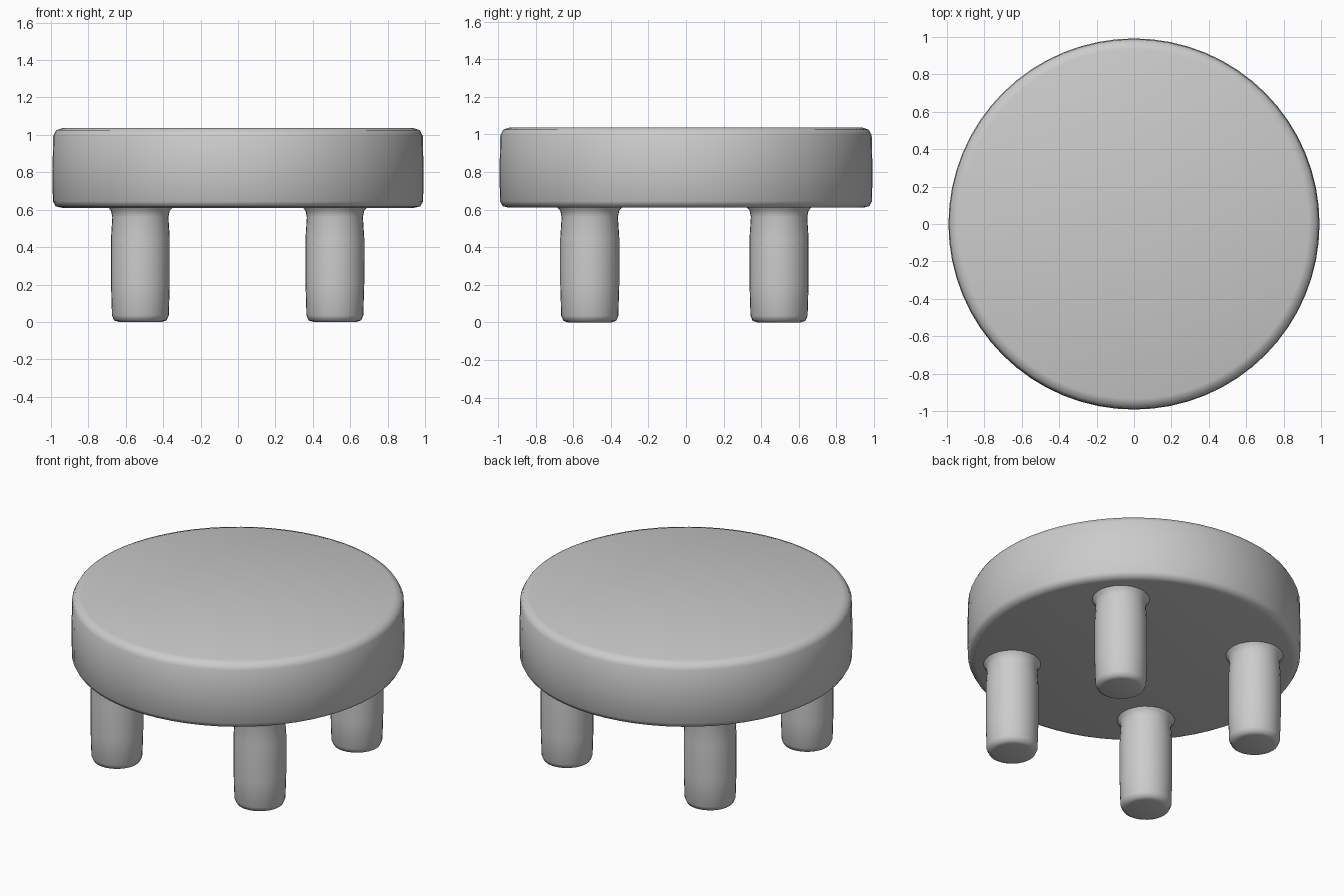
import bpy, bmesh, math

cube = bpy.data.objects.get("Cube")
if cube:
    bpy.data.objects.remove(cube, do_unlink=True)

grey = bpy.data.materials.new("plain grey")
grey.use_nodes = True
colour = (0.6, 0.6, 0.6, 1)
grey.diffuse_color = colour
grey.node_tree.nodes["Principled BSDF"].inputs["Base Color"].default_value = colour


def lathe(name, profile, sides, location):
    """Closed solid turned from (radius, height) points, bottom to top."""
    bm = bmesh.new()
    rings = []
    for radius, z in profile:
        angles = [2 * math.pi * i / sides for i in range(sides)]
        rings.append([bm.verts.new((radius * math.cos(a), radius * math.sin(a), z))
                      for a in angles])
    for low, high in zip(rings, rings[1:]):
        for i in range(sides):
            j = (i + 1) % sides
            bm.faces.new((low[i], low[j], high[j], high[i]))
    bm.faces.new(rings[0][::-1])
    bm.faces.new(rings[-1])
    mesh = bpy.data.meshes.new(name)
    bm.to_mesh(mesh)
    bm.free()
    mesh.materials.append(grey)
    obj = bpy.data.objects.new(name, mesh)
    obj.location = location
    bpy.context.collection.objects.link(obj)
    bpy.ops.object.select_all(action="DESELECT")
    obj.select_set(True)
    bpy.context.view_layer.objects.active = obj
    bpy.ops.object.shade_smooth_by_angle(angle=math.radians(50))
    return obj


# Thick round seat with softened rims
seat_profile = [(0.94, 0.61), (0.975, 0.618), (0.99, 0.645), (0.992, 0.82),
                (0.988, 0.995), (0.972, 1.025), (0.935, 1.038)]
lathe("seat", seat_profile, 64, (0, 0, 0))

# Four stubby legs, rounded at the foot and flared slightly into the seat
leg_profile = [(0.115, 0), (0.14, 0.008), (0.152, 0.035), (0.157, 0.2),
               (0.157, 0.45), (0.15, 0.56), (0.157, 0.595), (0.18, 0.62)]
for side, x in (("right", -0.522), ("left", 0.518)):
    for end, y in (("front", -0.512), ("back", 0.495)):
        lathe(f"{end}_{side}_leg", leg_profile, 32, (x, y, 0))
